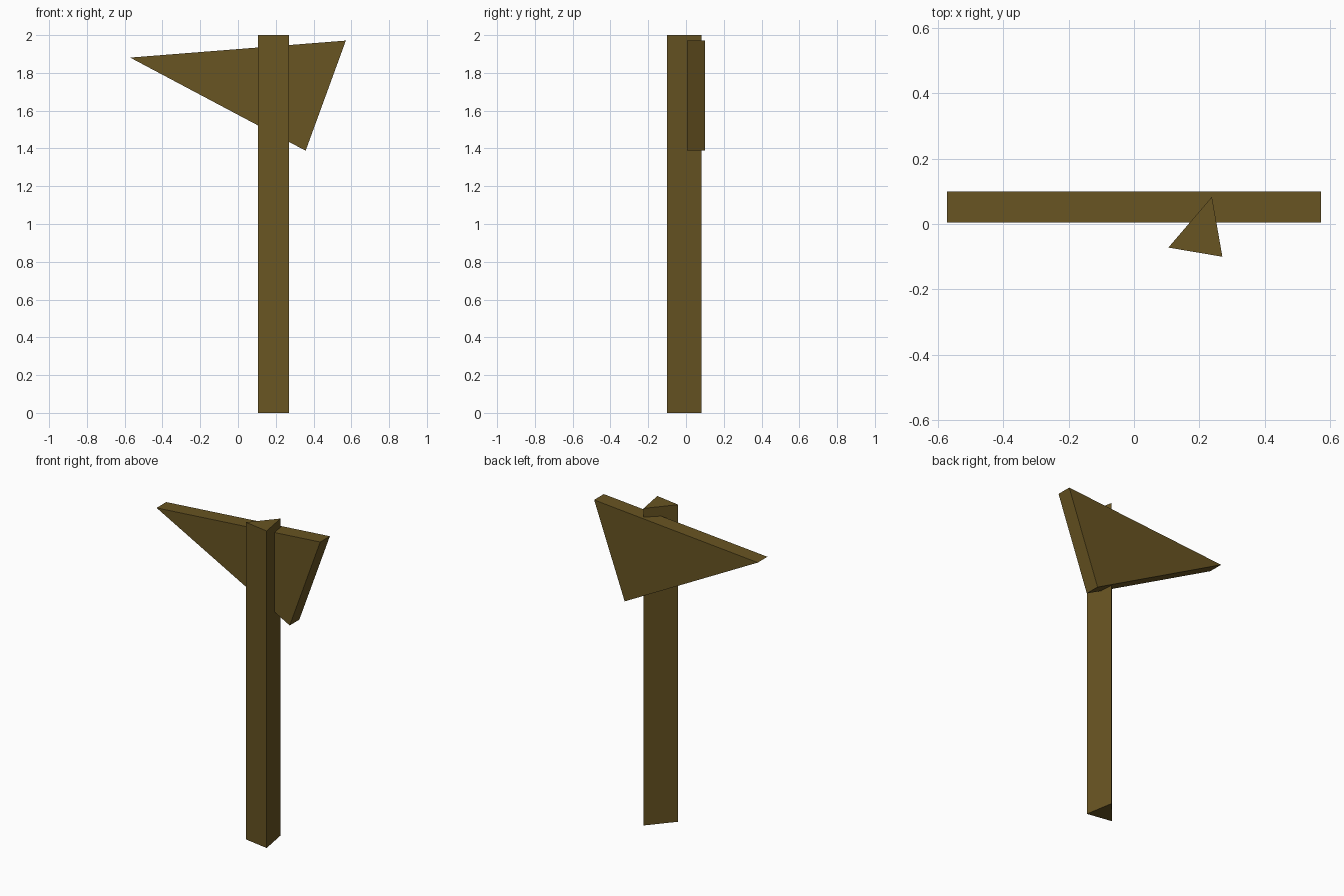
import bpy
import bmesh
from mathutils import Vector

if "Cube" in bpy.data.objects:
    bpy.data.objects.remove(bpy.data.objects["Cube"])

wood = bpy.data.materials.new("brown_wood")
wood.diffuse_color = (0.138, 0.089, 0.016, 1.0)
wood.use_nodes = True
wood.node_tree.nodes["Principled BSDF"].inputs["Base Color"].default_value = wood.diffuse_color


def prism(name, profile, direction):
    """Extrude a flat polygon along a direction into a closed solid."""
    bm = bmesh.new()
    face = bm.faces.new([bm.verts.new(p) for p in profile])
    ext = bmesh.ops.extrude_face_region(bm, geom=[face], use_keep_orig=True)
    moved = [v for v in ext["geom"] if isinstance(v, bmesh.types.BMVert)]
    bmesh.ops.translate(bm, verts=moved, vec=Vector(direction))
    bmesh.ops.recalc_face_normals(bm, faces=bm.faces)
    mesh = bpy.data.meshes.new(name)
    bm.to_mesh(mesh)
    bm.free()
    mesh.materials.append(wood)
    obj = bpy.data.objects.new(name, mesh)
    bpy.context.collection.objects.link(obj)
    return obj


# Three-sided upright post
prism("post", [(0.105, -0.072, 0), (0.27, -0.10, 0), (0.238, 0.083, 0)], (0, 0, 2))

# Triangular sign board set into the back of the post
prism("sign_board",
      [(-0.571, 0.004, 1.881), (0.571, 0.004, 1.971), (0.358, 0.004, 1.388)],
      (0, 0.096, 0))
